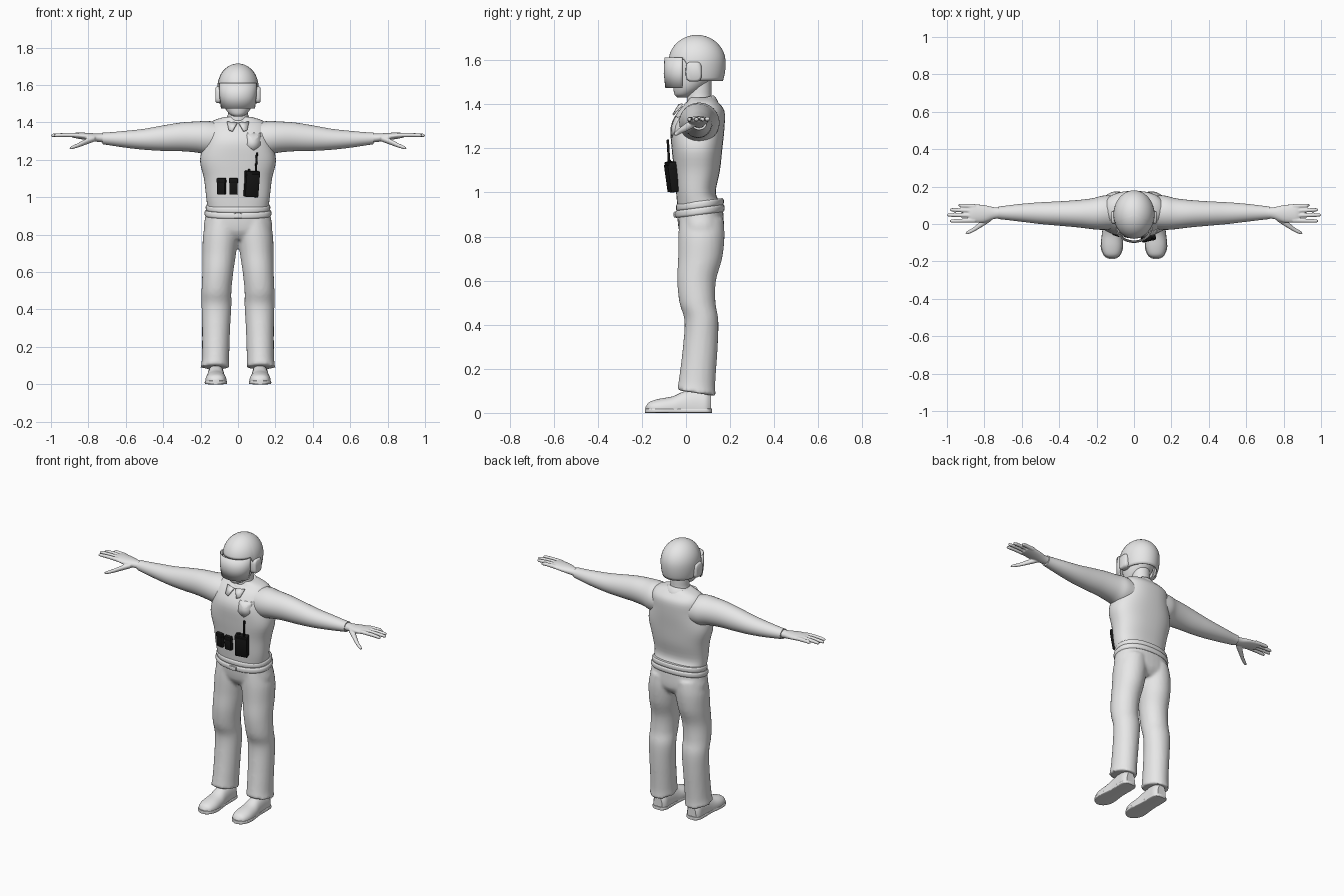
import bpy, bmesh, math
from mathutils import Vector, Matrix
from mathutils.bvhtree import BVHTree

if "Cube" in bpy.data.objects:
    bpy.data.objects.remove(bpy.data.objects["Cube"])


def material(name, rgb):
    m = bpy.data.materials.new(name)
    m.diffuse_color = (*rgb, 1)
    m.use_nodes = True
    m.node_tree.nodes["Principled BSDF"].inputs["Base Color"].default_value = m.diffuse_color
    return m


GREY = material("light_grey", (0.8, 0.8, 0.8))
BLACK = material("black", (0.008, 0.008, 0.008))


def finish(name, bm, mat=GREY, angle=40):
    bmesh.ops.recalc_face_normals(bm, faces=bm.faces)
    me = bpy.data.meshes.new(name)
    bm.to_mesh(me)
    bm.free()
    me.materials.append(mat)
    me.shade_smooth()
    me.set_sharp_from_angle(angle=math.radians(angle))
    ob = bpy.data.objects.new(name, me)
    bpy.context.collection.objects.link(ob)
    return ob


def loft(bm, axis, rings, power=2.0, n=32, steps=4, floor=None):
    """Smooth skin through rings (position, centre a, centre b, radius a, radius b, tilt)."""
    keys = [list(r) + [0] * (6 - len(r)) for r in rings]
    path = []
    for i in range(len(keys) - 1):
        p0, p1 = keys[max(i - 1, 0)], keys[i]
        p2, p3 = keys[i + 1], keys[min(i + 2, len(keys) - 1)]
        for k in range(steps):
            t = k / steps
            path.append([0.5 * (2*b + (c-a)*t + (2*a-5*b+4*c-d)*t*t + (3*b-a-3*c+d)*t**3)
                         for a, b, c, d in zip(p0, p1, p2, p3)])
    path.append(keys[-1])
    loops = []
    for pos, ca, cb, ra, rb, tilt in path:
        loop = []
        for k in range(n):
            u = 2 * math.pi * k / n
            c, s = math.cos(u), math.sin(u)
            a = ca + ra * math.copysign(abs(c) ** (2 / power), c)
            b = cb + rb * math.copysign(abs(s) ** (2 / power), s)
            if floor is not None:
                b = max(b, floor)
            p = pos + tilt * (b - cb)
            loop.append(bm.verts.new({'x': (p, a, b), 'y': (a, p, b), 'z': (a, b, p)}[axis]))
        loops.append(loop)
    for lo, hi in zip(loops, loops[1:]):
        for k in range(n):
            bm.faces.new((lo[k], lo[(k+1) % n], hi[(k+1) % n], hi[k]))
    bm.faces.new(loops[0])
    bm.faces.new(loops[-1])


def part(name, axis, rings, mat=GREY, **kw):
    bm = bmesh.new()
    loft(bm, axis, rings, **kw)
    return finish(name, bm, mat)


def box(name, loc, size, rot=(0, 0, 0), mat=GREY, bevel=0.004):
    bm = bmesh.new()
    bmesh.ops.create_cube(bm, size=1, matrix=Matrix.Diagonal((*size, 1)))
    bmesh.ops.bevel(bm, geom=bm.edges, offset=bevel, segments=2, affect='EDGES', profile=0.5)
    ob = finish(name, bm, mat)
    ob.location, ob.rotation_euler = loc, rot
    return ob


def mirror(ob):
    ob.modifiers.new("mirror", 'MIRROR').use_mirror_merge = False
    return ob


def fuse(ob, voxel, smooth):
    r = ob.modifiers.new("fuse", 'REMESH')
    r.mode, r.voxel_size, r.use_smooth_shade = 'VOXEL', voxel, True
    s = ob.modifiers.new("soften", 'SMOOTH')
    s.factor, s.iterations = 0.5, smooth


# Trousers: mirrored legs fused into the hips
bm = bmesh.new()
loft(bm, 'z', [(.09, .123, .047, .078, .089, -.15), (.14, .12, .05, .073, .083, -.1),
               (.3, .117, .065, .075, .079), (.42, .115, .07, .08, .077),
               (.5, .115, .052, .08, .082), (.6, .108, .048, .083, .088),
               (.7, .1, .064, .09, .1), (.8, .092, .07, .095, .105), (.88, .085, .07, .085, .1)])
loft(bm, 'z', [(.775, 0, .07, .1, .07), (.82, 0, .07, .18, .1), (.9, 0, .065, .174, .105),
               (.94, 0, .065, .165, .1)], power=2.3)
trousers = mirror(finish("trousers", bm))
fuse(trousers, .01, 4)

# Vest
vest = part("vest", 'z', [(.94, 0, .06, .163, .098, .12), (1.0, 0, .045, .17, .09),
                          (1.1, 0, .05, .182, .104), (1.2, 0, .05, .203, .115),
                          (1.3, 0, .053, .178, .122), (1.37, 0, .07, .165, .104),
                          (1.408, 0, .075, .135, .072), (1.43, 0, .07, .07, .055)], power=2.4, n=48)
tree = BVHTree.FromObject(vest, bpy.context.evaluated_depsgraph_get())


def chest_y(x, z):
    return tree.ray_cast(Vector((x, -1, z)), Vector((0, 1, 0)))[0].y


# Belt: upper and lower band with a buckle
for name, z, rx, ry in (("belt_upper", .945, .172, .108), ("belt_lower", .915, .178, .112)):
    part(name, 'z', [(z - .016, 0, .063, rx - .005, ry - .005, .13), (z - .008, 0, .063, rx, ry, .13),
                     (z + .008, 0, .063, rx, ry, .13), (z + .016, 0, .063, rx - .005, ry - .005, .13)],
         power=2.3, n=48)
box("buckle", (0, -.05, .9), (.045, .012, .026))

# Sleeves with a cuff
mirror(part("sleeve", 'x', [(.12, .062, 1.315, .09, .088), (.17, .06, 1.318, .091, .09),
                            (.22, .055, 1.322, .083, .083), (.3, .055, 1.323, .073, .077),
                            (.4, .056, 1.316, .065, .068), (.5, .058, 1.31, .058, .056),
                            (.6, .06, 1.31, .048, .045), (.7, .06, 1.313, .036, .033),
                            (.725, .06, 1.315, .034, .031)]))

# Hands: palm, four fingers and a thumb fused together
bm = bmesh.new()
loft(bm, 'x', [(.71, .06, 1.316, .028, .024), (.75, .058, 1.318, .032, .022),
               (.8, .055, 1.324, .046, .02), (.86, .057, 1.33, .049, .016), (.885, .058, 1.33, .044, .011)])
for y0, y1, tip in ((.095, .1, .94), (.07, .076, .985), (.045, .048, 1.0), (.019, .016, .985)):
    loft(bm, 'x', [(.85, y0, 1.331, .012, .012), (.92, (y0 + y1) / 2, 1.333, .011, .011),
                   (tip - .012, y1, 1.331, .009, .009), (tip, y1, 1.33, .004, .004)], n=12)
loft(bm, 'x', [(.765, .035, 1.315, .02, .016), (.81, .005, 1.298, .019, .016),
               (.855, -.028, 1.278, .013, .012), (.888, -.045, 1.266, .01, .009),
               (.9, -.05, 1.262, .004, .004)], n=16)
hands = finish("hands", bm)
fuse(hands, .004, 2)
mirror(hands)

# Shoes: upper and flat sole
mirror(part("shoe", 'y', [(-.183, .118, .02, .012, .008), (-.165, .118, .02, .042, .03),
                          (-.12, .118, .02, .056, .044), (-.06, .118, .02, .054, .055),
                          (-.01, .118, .025, .048, .072), (.05, .118, .025, .046, .085),
                          (.09, .118, .025, .045, .08), (.113, .118, .025, .03, .06)],
            power=2.2, floor=.012))
mirror(part("shoe_sole", 'y', [(-.187, .118, .01, .014, .01), (-.17, .118, .01, .042, .01),
                               (-.12, .118, .01, .06, .01), (-.02, .118, .01, .05, .01),
                               (.06, .118, .01, .05, .01), (.1, .118, .01, .045, .01),
                               (.117, .118, .01, .025, .01)], power=6, floor=0))

# Neck, collar and head
part("neck", 'z', [(1.37, 0, .065, .07, .062), (1.43, 0, .06, .056, .056),
                   (1.47, 0, .06, .054, .055), (1.54, 0, .06, .055, .055)])
part("collar", 'z', [(1.375, 0, .062, .09, .086, .25), (1.395, 0, .062, .088, .082, .25),
                     (1.42, 0, .062, .07, .068, .25), (1.425, 0, .062, .062, .06, .25)])
part("head", 'z', [(1.432, 0, -.012, .022, .028), (1.445, 0, -.006, .046, .046),
                   (1.475, 0, .012, .068, .07), (1.52, 0, .03, .082, .092),
                   (1.59, 0, .045, .09, .11), (1.66, 0, .05, .07, .09)])
bm = bmesh.new()
for s in (-1, 1):
    vs = [bm.verts.new(p) for p in ((s * .004, -.034, 1.4), (s * .06, -.018, 1.405),
                                    (s * .05, -.055, 1.362), (s * .03, -.062, 1.355))]
    bm.faces.new(vs)
finish("collar_points", bm).modifiers.new("thickness", 'SOLIDIFY').thickness = .008

# Helmet: dome whose rim drops behind the visor
bm = bmesh.new()
N, M = 64, 14
grid = []
for i in range(N):
    a = 2 * math.pi * i / N
    cx, sy = math.cos(a), math.sin(a)
    t = min(max((sy + .45) / .25, 0), 1)
    rim = 1.605 - .1 * t * t * (3 - 2 * t)
    low = math.asin((rim - 1.59) / .125)
    col = []
    for j in range(M):
        e = low + (math.pi / 2 - low) * j / M
        r = math.cos(e) if e > 0 else math.cos(e * .6)
        col.append(bm.verts.new((.11 * cx * r, .05 + .13 * sy * r, 1.59 + .125 * math.sin(e))))
    grid.append(col)
top = bm.verts.new((0, .05, 1.715))
for i in range(N):
    a, b = grid[i], grid[(i + 1) % N]
    for j in range(M - 1):
        bm.faces.new((a[j], b[j], b[j + 1], a[j + 1]))
    bm.faces.new((a[-1], b[-1], top))
finish("helmet", bm).modifiers.new("thickness", 'SOLIDIFY').thickness = .01

# Visor: curved shield in front of the face
bm = bmesh.new()
rows = []
for z, rx, ry in ((1.475, .092, .096), (1.54, .1, .103), (1.612, .102, .1)):
    rows.append([bm.verts.new((rx * math.sin(a), .002 - ry * math.cos(a) ** .8, z))
                 for a in (math.radians(-83 + 166 * k / 24) for k in range(25))])
for lo, hi in zip(rows, rows[1:]):
    for k in range(24):
        bm.faces.new((lo[k], lo[k + 1], hi[k + 1], hi[k]))
finish("visor", bm).modifiers.new("thickness", 'SOLIDIFY').thickness = .006

# Ear guards
mirror(part("ear_guard", 'x', [(.085, .035, 1.548, .036, .045), (.112, .035, 1.548, .036, .045),
                               (.121, .035, 1.548, .028, .036)], power=3.5, steps=2))

# Chest badge: shield plate draped on the vest
bm = bmesh.new()
half = [(0, .046), (.02, .038), (.034, .046), (.038, .03), (.033, .005), (.036, -.02), (.02, -.036), (0, -.05)]
outline = half + [(-x, z) for x, z in half[-2:0:-1]]
vs = [bm.verts.new((.085 + x, chest_y(.085 + x, 1.3 + z) - .003, 1.3 + z)) for x, z in outline]
mid = bm.verts.new((.085, chest_y(.085, 1.3) - .003, 1.3))
for k in range(len(vs)):
    bm.faces.new((mid, vs[k], vs[(k + 1) % len(vs)]))
finish("badge", bm).modifiers.new("thickness", 'SOLIDIFY').thickness = .006

# Pouches on the vest front
for x, turn in ((-.088, -.3), (-.024, -.05)):
    y = chest_y(x, 1.06)
    box("pouch", (x, y - .006, 1.052), (.044, .028, .074), (.05, 0, turn), BLACK)
    box("pouch_flap", (x, y - .008, 1.089), (.048, .032, .026), (.05, 0, turn), BLACK)

# Radio with antenna and knob
y = chest_y(.075, 1.07)
lean = (.15, .04, .25)
box("radio", (.073, y - .018, 1.065), (.074, .042, .125), lean, BLACK)
box("radio_clip", (.076, y - .024, 1.122), (.078, .036, .035), lean, BLACK)
box("radio_antenna", (.098, y - .034, 1.185), (.011, .011, .11), (.06, .06, 0), BLACK, .003)
box("radio_knob", (.06, y - .03, 1.14), (.014, .014, .02), lean, BLACK, .003)
